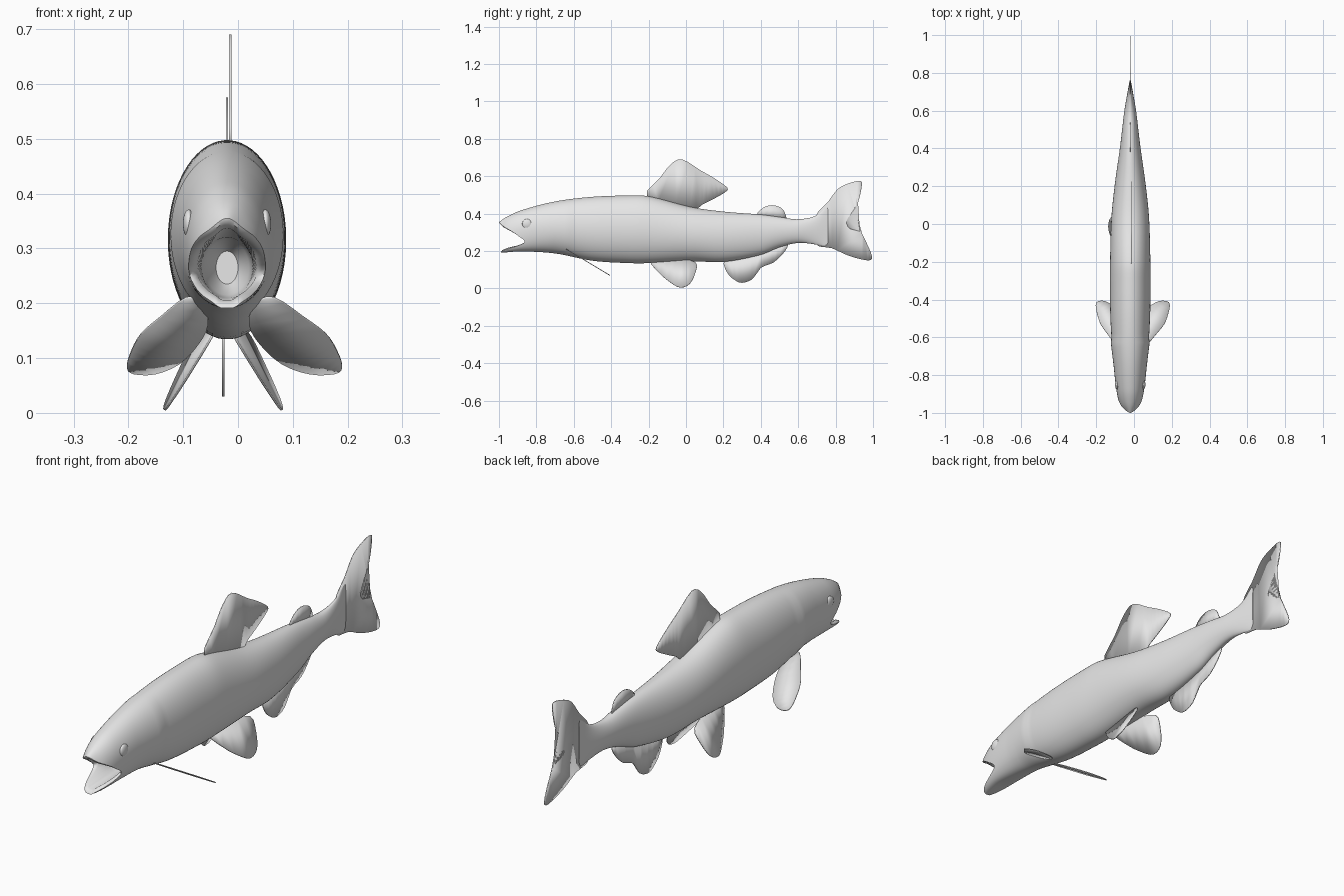
import bpy
import bmesh
from math import sin, cos, pi
from mathutils import Vector

cube = bpy.data.objects.get("Cube")
if cube:
    bpy.data.objects.remove(cube, do_unlink=True)

MID = -0.02      # the fish sits slightly off the centre line
SIDES = 64
NECK = -0.7      # where head rings turn into plain upright rings

grey = bpy.data.materials.new("plain grey")
grey.use_nodes = True
grey.diffuse_color = (0.8, 0.8, 0.8, 1)
grey.node_tree.nodes["Principled BSDF"].inputs["Base Color"].default_value = (0.8, 0.8, 0.8, 1)


def finish(name, bm, angle=0.9):
    """Turn a bmesh into a smooth shaded object."""
    bmesh.ops.recalc_face_normals(bm, faces=bm.faces)
    mesh = bpy.data.meshes.new(name)
    bm.to_mesh(mesh)
    bm.free()
    mesh.materials.append(grey)
    obj = bpy.data.objects.new(name, mesh)
    bpy.context.collection.objects.link(obj)
    bpy.ops.object.select_all(action='DESELECT')
    obj.select_set(True)
    bpy.context.view_layer.objects.active = obj
    bpy.ops.object.shade_smooth_by_angle(angle=angle)
    return obj


def sample(keys, at):
    """Smooth interpolation through rows of (position, values...)."""
    at = min(max(at, keys[0][0]), keys[-1][0])
    i = 0
    while i < len(keys) - 2 and at > keys[i + 1][0]:
        i += 1
    a, b = Vector(keys[i]), Vector(keys[i + 1])
    before = Vector(keys[max(i - 1, 0)])
    after = Vector(keys[min(i + 2, len(keys) - 1)])
    span = b[0] - a[0]
    slope_a = (b - before) / (b[0] - before[0]) * span
    slope_b = (after - a) / (after[0] - a[0]) * span
    t = (at - a[0]) / span
    value = (a * (2*t**3 - 3*t*t + 1) + slope_a * (t**3 - 2*t*t + t)
             + b * (3*t*t - 2*t**3) + slope_b * (t**3 - t*t))
    return value[1:]


# Body profile: y, back height, belly height, half width
BODY = [
    (-1, .355, .19, .025), (-.96, .382, .193, .053), (-.88, .418, .198, .073),
    (-.7, .465, .187, .092), (-.5, .49, .148, .105), (-.3, .497, .135, .108),
    (-.2, .493, .135, .107), (.03, .435, .145, .1), (.2, .411, .142, .083),
    (.4, .395, .18, .055), (.5, .382, .22, .043), (.6, .37, .243, .031),
    (.7, .392, .234, .014), (.76, .45, .22, .003),
]
# Lip line: height on the section (-1 belly, 1 back), y of the lip
LIPS = [(-1, -.99), (-.86, -.975), (-.72, -.9), (-.55, -.862),
        (-.2, -.9), (.5, -.972), (1, -1)]


def skin(y, angle):
    """Point of the body surface at y."""
    back, belly, half = sample(BODY, y)
    s, c = sin(angle), cos(angle)
    # the lower jaw is boxier than the rest
    if s < 0:
        power = 1 - 0.45 * min(max((NECK - y) * 5, 0), 1)
        c = abs(c) ** power * (1 if c > 0 else -1)
    # gill cover swells backwards and then drops to a crease
    if -.76 < y < -.62:
        half *= 1 + 0.4 * (y + .76)
    return Vector((MID + half * c, y, (back + belly) / 2 + (back - belly) / 2 * s))


def build_body():
    bm = bmesh.new()
    angles = [2 * pi * (i + 0.5) / SIDES for i in range(SIDES)]
    lip = [skin(sample(LIPS, sin(a))[0], a) for a in angles]
    rings = []
    # mouth cavity, from the throat out to the lips
    for y, width, height in ((-.66, .02, .03), (-.7, .04, .05), (-.8, .046, .055)):
        rings.append([Vector((MID + width * cos(a), y, .265 + height * sin(a)))
                      for a in angles])
    for shrink, inward in ((.8, .02), (.92, .002)):
        centre = Vector((MID, 0, .265))
        rings.append([centre + Vector(((p.x - MID) * shrink, p.y + inward,
                                       (p.z - .265) * shrink)) for p in lip])
    # head, from the slanted lip line back to the neck
    steps = 16
    for k in range(steps + 1):
        t = k / steps
        rings.append([skin(p.y + (NECK - p.y) * t, a) for p, a in zip(lip, angles)])
    # trunk, from the neck to the tail root
    steps = 60
    for k in range(1, steps + 1):
        y = NECK + (BODY[-1][0] - NECK) * k / steps
        rings.append([skin(y, a) for a in angles])
    loops = [[bm.verts.new(p) for p in ring] for ring in rings]
    for one, two in zip(loops, loops[1:]):
        for i in range(SIDES):
            j = (i + 1) % SIDES
            bm.faces.new((one[i], one[j], two[j], two[i]))
    bm.faces.new(loops[0])
    bm.faces.new(loops[-1])
    finish("body", bm)


def fin(name, outline, place, thickness=.004):
    """Thin plate from a rounded outline; place() maps it into space."""
    bm = bmesh.new()
    points = [Vector(p) for p in outline]
    count, verts = len(points), []
    for i in range(count):
        p, a, b, q = (points[(i + k) % count] for k in (-1, 0, 1, 2))
        for t in (0, 1 / 3, 2 / 3):
            c = a + (b - p) * t / 2 + (2*p - 5*a + 4*b - q) * t*t / 2 \
                + (3*a - p - 3*b + q) * t**3 / 2
            verts.append(bm.verts.new(place(c.x, c.y)))
    bmesh.ops.triangulate(bm, faces=[bm.faces.new(verts)])
    obj = finish(name, bm, angle=0.6)
    plate = obj.modifiers.new("thickness", 'SOLIDIFY')
    plate.thickness = thickness
    plate.offset = 0


build_body()

# Fins on the centre line, outlines in (y, z)
DORSAL = [(-.21, .49), (-.14, .59), (-.08, .665), (-.02, .69), (.08, .63),
          (.15, .59), (.22, .54), (.21, .515), (.15, .48), (.09, .45), (.02, .42)]
ADIPOSE = [(.38, .39), (.41, .43), (.46, .445), (.51, .43), (.53, .4),
           (.53, .37), (.45, .37)]
TAIL = [(.69, .38), (.757, .46), (.81, .53), (.865, .56), (.93, .575), (.94, .55),
        (.92, .46), (.885, .4), (.858, .36), (.875, .32), (.93, .305), (.96, .255),
        (.995, .17), (.97, .15), (.87, .175), (.78, .215), (.69, .24)]
ANAL = [(.205, .15), (.22, .085), (.26, .045), (.3, .03), (.355, .05), (.4, .11),
        (.47, .14), (.53, .2), (.54, .24), (.45, .22), (.3, .17)]
for name, outline, x in (("dorsal_fin", DORSAL, MID + .006), ("adipose_fin", ADIPOSE, MID),
                         ("tail_fin", TAIL, MID), ("anal_fin", ANAL, MID - .007)):
    fin(name, outline, lambda y, z, x=x: (x, y, z))

# Paired fins: pelvic outline in (y, z), pectoral outline in (sideways, y)
PELVIC = [(-.19, .15), (-.14, .08), (-.08, .03), (-.03, .005), (.02, .025),
          (.05, .085), (.05, .14), (-.06, .16)]
PECTORAL = [(.085, -.64), (.14, -.58), (.18, -.53), (.2, -.48), (.21, -.43),
            (.195, -.41), (.15, -.41), (.1, -.44), (.06, -.5), (.04, -.56), (.05, -.62)]
for side, word, reach in ((1, "left", 1), (-1, "right", .87)):
    fin(word + "_pelvic_fin", PELVIC, lambda y, z: (
        MID - .007 + side * (.02 + (.14 - z) / 2 + (y + .19) * .12), y, z))
    fin(word + "_pectoral_fin", PECTORAL, lambda r, y: (
        MID + side * r * reach, y, .21 - (y + .64) * .6))

    # Eye, a low dome on the side of the head
    bm = bmesh.new()
    bmesh.ops.create_uvsphere(bm, u_segments=24, v_segments=12, radius=.026)
    bmesh.ops.scale(bm, vec=(.4, 1, 1), verts=bm.verts)
    bmesh.ops.translate(bm, vec=(MID + side * .07, -.85, .345), verts=bm.verts)
    finish(word + "_eye", bm)
